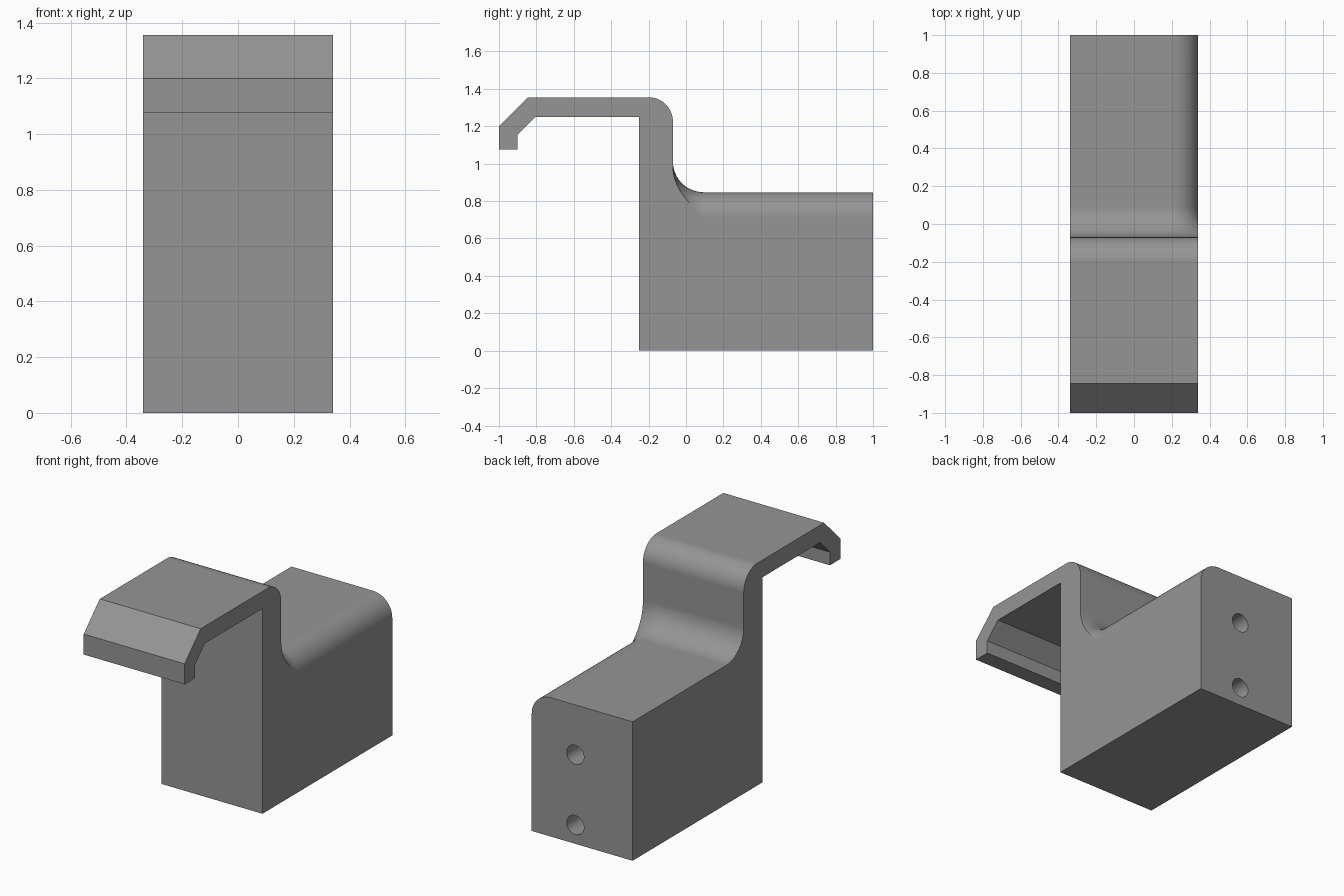
import bpy, bmesh, math

if "Cube" in bpy.data.objects:
    bpy.data.objects.remove(bpy.data.objects["Cube"])

W = 0.34                    # half width
WALL = -0.07                # back face of the upright
TOP = 0.847                 # top of the rear block
R_EDGE, R_IN, R_OUT = 0.13, 0.165, 0.13
CX, CZ = W - R_EDGE, TOP - R_EDGE   # axis of the rounded block edge
N = 12

grey = bpy.data.materials.new("grey")
grey.diffuse_color = (0.3, 0.3, 0.3, 1)
grey.use_nodes = True
grey.node_tree.nodes["Principled BSDF"].inputs["Base Color"].default_value = grey.diffuse_color

bm = bmesh.new()


def face(points):
    bm.faces.new([bm.verts.new(p) for p in points])


def section(y):
    """Outline of the block at y, from lower left over the top to lower right."""
    d = max(0.0, WALL + R_IN - y)
    rho = R_EDGE + R_IN - math.sqrt(max(0.0, R_IN ** 2 - d ** 2))
    end = math.acos(min(1.0, R_EDGE / rho))
    pts = [(-W, y, 0), (-W, y, CZ + rho)]
    for i in range(N + 1):
        a = math.pi / 2 + (end - math.pi / 2) * i / N
        pts.append((CX + rho * math.cos(a), y, CZ + rho * math.sin(a)))
    return pts + [(W, y, 0)]


# Rear block: sections that follow the concave fillet, then run straight back
ys = [WALL + R_IN * (1 - math.cos(math.pi / 2 * i / N)) for i in range(N + 1)] + [1.0]
loops = [section(y) for y in ys]
for a, b in zip(loops, loops[1:]):
    for i in range(len(a)):
        j = (i + 1) % len(a)
        face([a[i], a[j], b[j], b[i]])
face(loops[-1])

# Upright and hook: side profile in y, z
outer = [(-0.25, 0), (-0.25, 1.25), (-0.805, 1.25), (-0.9, 1.155), (-0.9, 1.075),
         (-1, 1.075), (-1, 1.2), (-0.845, 1.355)]
for i in range(N + 1):
    a = math.pi / 2 * (1 - i / N)
    outer.append((WALL - R_OUT + R_OUT * math.cos(a), 1.355 - R_OUT + R_OUT * math.sin(a)))
for (y0, z0), (y1, z1) in zip(outer, outer[1:]):
    face([(-W, y0, z0), (W, y0, z0), (W, y1, z1), (-W, y1, z1)])
first = loops[0]
face([(-W, *p) for p in outer] + [first[1], first[0]])
face([(W, *p) for p in outer] + [first[-2], first[-1]])
face([(-W, -0.25, 0), (W, -0.25, 0), first[-1], first[0]])
# Back face of the upright, above the fillet
face([(-W, *outer[-1]), (W, *outer[-1])] + first[-2:0:-1])

bmesh.ops.remove_doubles(bm, verts=bm.verts, dist=1e-5)
bmesh.ops.dissolve_degenerate(bm, edges=bm.edges, dist=1e-5)
bmesh.ops.dissolve_limit(bm, angle_limit=0.002, verts=bm.verts, edges=bm.edges)
bmesh.ops.recalc_face_normals(bm, faces=bm.faces)
mesh = bpy.data.meshes.new("hook_bracket")
bm.to_mesh(mesh)
bm.free()
body = bpy.data.objects.new("hook_bracket", mesh)
bpy.context.collection.objects.link(body)
mesh.materials.append(grey)

# Two blind screw holes in the back face
for z in (0.115, 0.543):
    bpy.ops.mesh.primitive_cylinder_add(vertices=32, radius=0.058, depth=1.0,
                                        location=(0.046, 1.0, z), rotation=(math.pi / 2, 0, 0))
    cutter = bpy.context.object
    cutter.name = "hole_cutter"
    cutter.hide_render = True
    cutter.data.materials.append(grey)
    bpy.ops.object.select_all(action='DESELECT')
    bpy.context.view_layer.objects.active = body
    body.select_set(True)
    cut = body.modifiers.new("hole", 'BOOLEAN')
    cut.operation = 'DIFFERENCE'
    cut.solver = 'EXACT'
    cut.object = cutter
    bpy.ops.object.modifier_apply(modifier=cut.name)
    bpy.data.objects.remove(cutter)

bpy.ops.object.shade_smooth_by_angle(angle=math.radians(30))
weighted = body.modifiers.new("flat_shading", 'WEIGHTED_NORMAL')
weighted.keep_sharp = True
